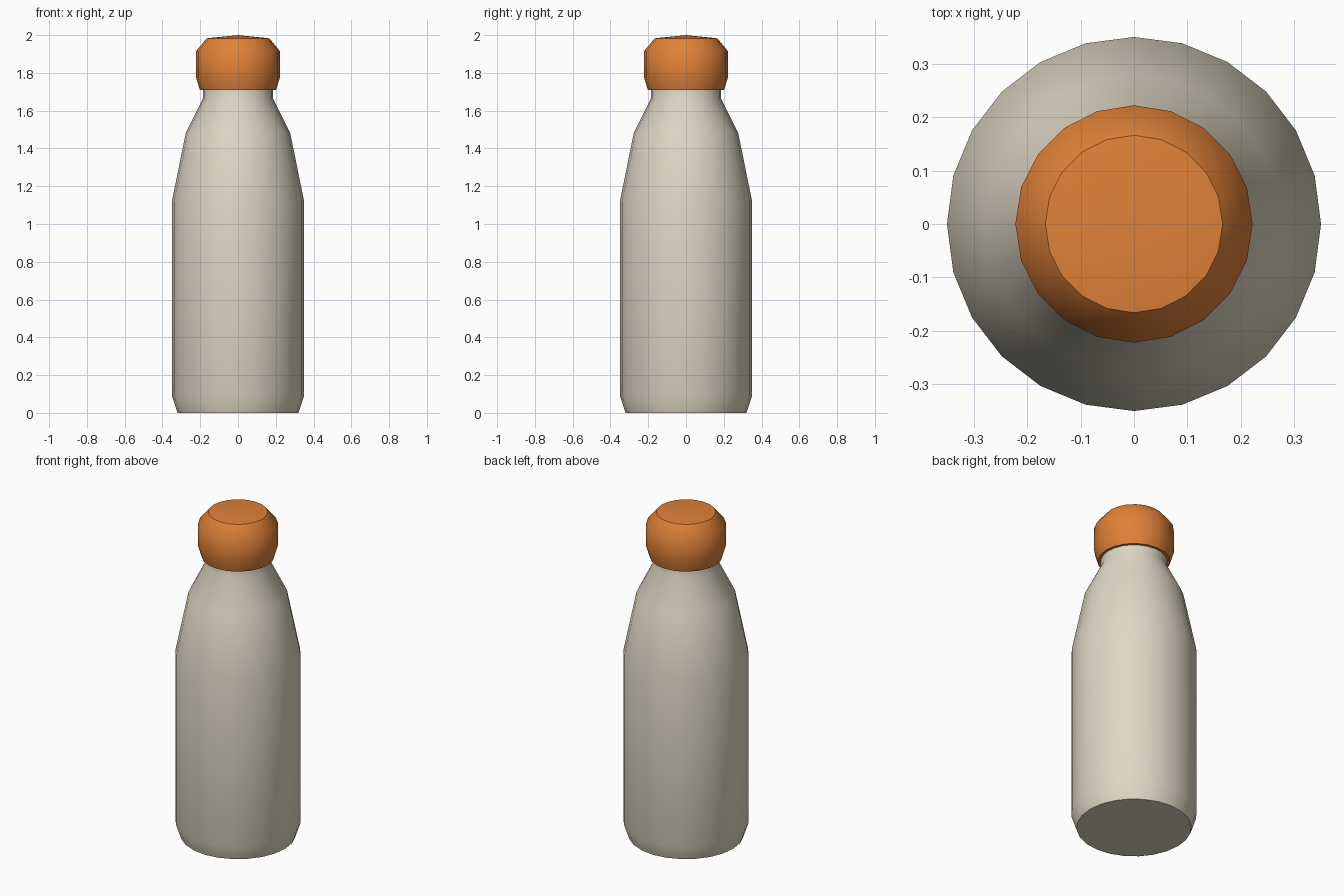
import bpy
import bmesh
import math

if "Cube" in bpy.data.objects:
    bpy.data.objects.remove(bpy.data.objects["Cube"])


def material(name, color):
    mat = bpy.data.materials.new(name)
    mat.diffuse_color = (*color, 1.0)
    mat.use_nodes = True
    mat.node_tree.nodes["Principled BSDF"].inputs["Base Color"].default_value = mat.diffuse_color
    return mat


def lathe(name, profile, sides, mat, sharp):
    """Spin (radius, z) points round z; radius 0 makes a pole; sharp lists hard ring indices."""
    bm = bmesh.new()
    rings = []
    for r, z in profile:
        if r == 0:
            rings.append([bm.verts.new((0, 0, z))])
        else:
            rings.append([bm.verts.new((r * math.sin(2 * math.pi * i / sides),
                                        r * math.cos(2 * math.pi * i / sides), z))
                          for i in range(sides)])
    for a, b in zip(rings, rings[1:]):
        for i in range(sides):
            j = (i + 1) % sides
            quad = [a[i % len(a)], a[j % len(a)], b[j % len(b)], b[i % len(b)]]
            bm.faces.new(list(dict.fromkeys(quad)))
    bmesh.ops.recalc_face_normals(bm, faces=bm.faces[:])
    for f in bm.faces:
        f.smooth = True
    # hard edges round the chosen rings
    for k in sharp:
        ring = set(rings[k])
        for e in bm.edges:
            if e.verts[0] in ring and e.verts[1] in ring:
                e.smooth = False
    mesh = bpy.data.meshes.new(name)
    bm.to_mesh(mesh)
    bm.free()
    mesh.materials.append(mat)
    obj = bpy.data.objects.new(name, mesh)
    bpy.context.collection.objects.link(obj)
    return obj


cream = material("cream", (0.73, 0.68, 0.55))
orange = material("orange", (0.74, 0.22, 0.04))

# Bottle body with tapered shoulder and short neck
lathe("bottle_body",
      [(0, 0), (0.32, 0), (0.35, 0.09), (0.35, 1.12), (0.277, 1.48),
       (0.185, 1.665), (0.185, 1.73), (0, 1.73)],
      24, cream, [1, 6])

# Rounded screw cap with a faintly domed top
lathe("bottle_cap",
      [(0, 1.71), (0.202, 1.71), (0.222, 1.775), (0.222, 1.915),
       (0.166, 1.983), (0, 2.0)],
      20, orange, [1, 4])
